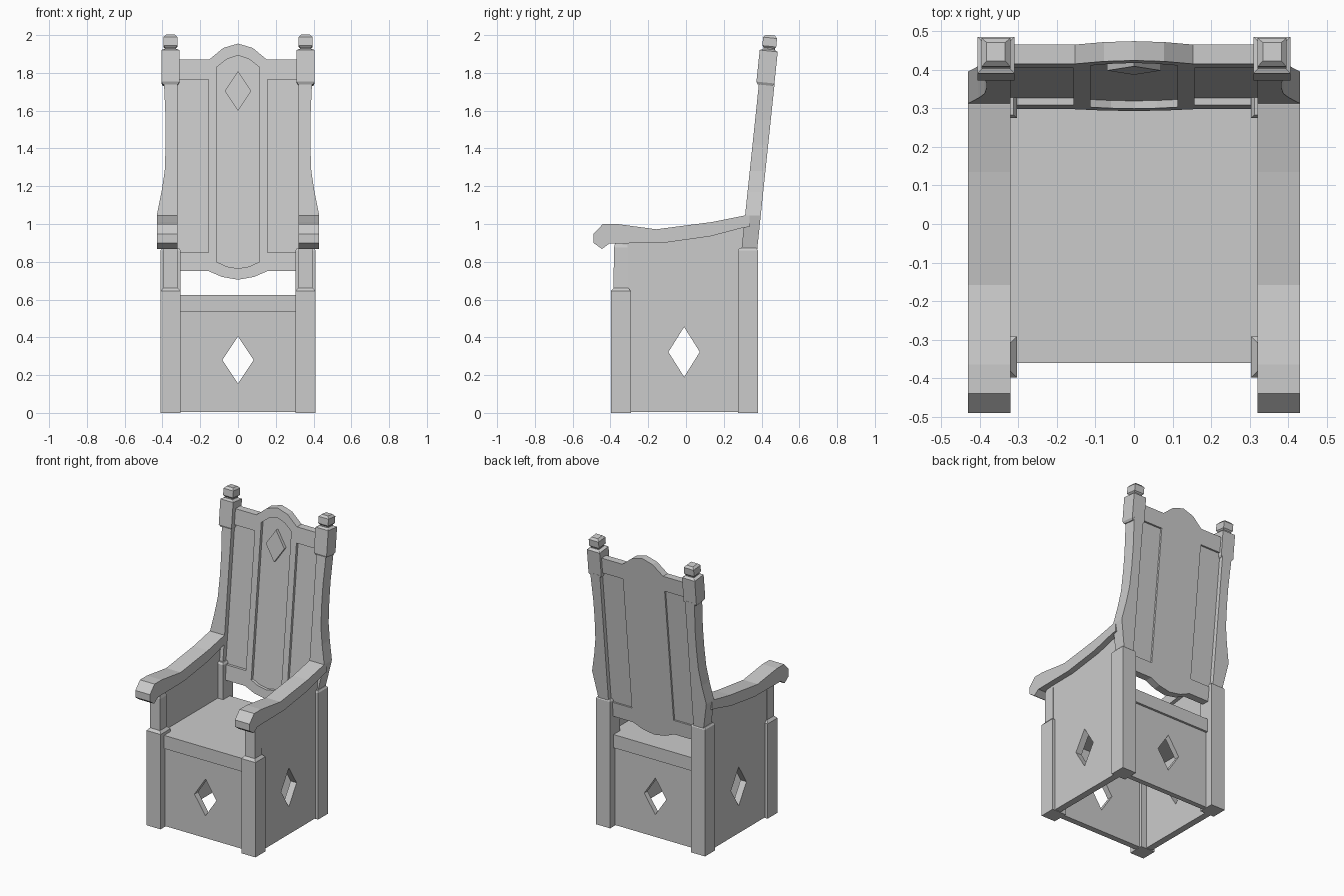
import bpy, bmesh, math
from mathutils import Matrix

if "Cube" in bpy.data.objects:
    bpy.data.objects.remove(bpy.data.objects["Cube"])

TILT = 0.105  # backward lean of the chair back (y per z)


def make(name, bm):
    bmesh.ops.recalc_face_normals(bm, faces=bm.faces)
    me = bpy.data.meshes.new(name)
    bm.to_mesh(me)
    bm.free()
    ob = bpy.data.objects.new(name, me)
    bpy.context.collection.objects.link(ob)
    return ob


def prism(name, pts, a, b, axis='Y', lean=False):
    """Extrude an outline along X or Y; lean follows the sloping back plane."""
    bm = bmesh.new()
    rings = []
    for d in (a, b):
        ring = []
        for p, z in pts:
            co = (d, p, z) if axis == 'X' else (p, d, z)
            if lean:
                co = (co[0], 0.219 + TILT * z + co[1], z)
            ring.append(bm.verts.new(co))
        rings.append(ring)
        bm.faces.new(ring)
    n = len(pts)
    for i in range(n):
        j = (i + 1) % n
        bm.faces.new((rings[0][i], rings[0][j], rings[1][j], rings[1][i]))
    return make(name, bm)


def square_post(name, profile, loc, angle=0.0):
    """Stack square sections given as (half width, height)."""
    bm = bmesh.new()
    rings = [[bm.verts.new((sx * r, sy * r, z)) for sx, sy in
              ((-1, -1), (1, -1), (1, 1), (-1, 1))] for r, z in profile]
    bm.faces.new(rings[0])
    bm.faces.new(rings[-1])
    for lo, hi in zip(rings, rings[1:]):
        for i in range(4):
            j = (i + 1) % 4
            bm.faces.new((lo[i], lo[j], hi[j], hi[i]))
    bm.transform(Matrix.Translation(loc) @ Matrix.Rotation(angle, 4, 'X'))
    return make(name, bm)


def cut(ob, cutter):
    mod = ob.modifiers.new('cut', 'BOOLEAN')
    mod.operation = 'DIFFERENCE'
    mod.solver = 'EXACT'
    mod.object = cutter
    bpy.context.view_layer.objects.active = ob
    bpy.ops.object.modifier_apply(modifier=mod.name)
    bpy.data.objects.remove(cutter)


def rect(x0, x1, z0, z1):
    return [(x0, z0), (x1, z0), (x1, z1), (x0, z1)]


def diamond(c, w, z0, z1):
    m = (z0 + z1) / 2
    return [(c, z0), (c + w, m), (c, z1), (c - w, m)]


def mirrored(half):
    """Complete an outline listed from bottom centre to top centre."""
    return half + [(-x, z) for x, z in reversed(half) if x > 0]


# seat and pierced front and back aprons
prism('seat', rect(-0.35, 0.35, 0.535, 0.625), -0.36, 0.345)
for name, y0, y1 in (('front_apron', -0.35, -0.31), ('back_apron', 0.295, 0.33)):
    apron = prism(name, rect(-0.35, 0.35, 0.004, 0.54), y0, y1)
    cut(apron, prism('cutter', diamond(0, 0.083, 0.155, 0.405), y0 - 0.1, y1 + 0.1))

arm = [(0.335, 1.045), (0.31, 1.045), (0.135, 1.01), (-0.158, 0.972), (-0.365, 1.0),
       (-0.44, 1.0), (-0.49, 0.947), (-0.49, 0.9), (-0.445, 0.868), (-0.405, 0.897),
       (-0.12, 0.9), (0.13, 0.935), (0.30, 0.98), (0.335, 0.985)]
side = [(-0.335, 0.004), (0.32, 0.004), (0.32, 0.99), (0.13, 0.955),
        (-0.12, 0.92), (-0.335, 0.92)]
upright = [(0.32, 0.86), (0.395, 0.86), (0.412, 0.95), (0.43, 1.045), (0.405, 1.17),
           (0.388, 1.28), (0.383, 1.42), (0.383, 1.55), (0.392, 1.75), (0.32, 1.75)]

for s, tag in ((1, 'right'), (-1, 'left')):
    # legs
    square_post('front_leg_' + tag, [(0.053, 0), (0.053, 0.645), (0.038, 0.662),
                (0.037, 0.875), (0.028, 0.905)], (s * 0.357, -0.345, 0))
    square_post('back_leg_' + tag, [(0.053, 0), (0.053, 0.86), (0.045, 0.872)],
                (s * 0.357, 0.328, 0))
    # pierced side panel
    panel = prism('side_panel_' + tag, side, s * 0.345, s * 0.39, 'X')
    cut(panel, prism('cutter', diamond(-0.01, 0.083, 0.19, 0.455),
                     s * 0.2, s * 0.5, 'X'))
    # armrest and curved back upright
    prism('armrest_' + tag, arm, s * 0.32, s * 0.43, 'X')
    prism('back_upright_' + tag, [(s * x, z) for x, z in upright],
          -0.016, 0.067, lean=True)
    # block and finial on top of the upright
    square_post('finial_' + tag, [(0.04, 0), (0.048, 0.014), (0.048, 0.182),
                (0.036, 0.188), (0.029, 0.191), (0.029, 0.198), (0.037, 0.207),
                (0.037, 0.252), (0.024, 0.266)],
                (s * 0.358, 0.419, 1.735), -math.atan(TILT))

# chair back with arched top and bottom
back = prism('back_panel', mirrored([(0, 0.705), (0.085, 0.72), (0.155, 0.75),
             (0.33, 0.75), (0.33, 1.87), (0.153, 1.87), (0.078, 1.932), (0, 1.955)]),
             0, 0.05, lean=True)
for s in (1, -1):
    for t0, t1 in ((-0.05, 0.018), (0.038, 0.1)):
        cut(back, prism('cutter', rect(s * 0.157, s * 0.322, 0.85, 1.765),
                        t0, t1, lean=True))
cut(back, prism('cutter', mirrored([(0, 0.765), (0.06, 0.775), (0.113, 0.80),
    (0.113, 1.83), (0.06, 1.872), (0, 1.893)]), -0.05, 0.02, lean=True))

# raised diamond ornament
prism('back_diamond', diamond(0, 0.07, 1.6, 1.81), 0, 0.03, lean=True)
